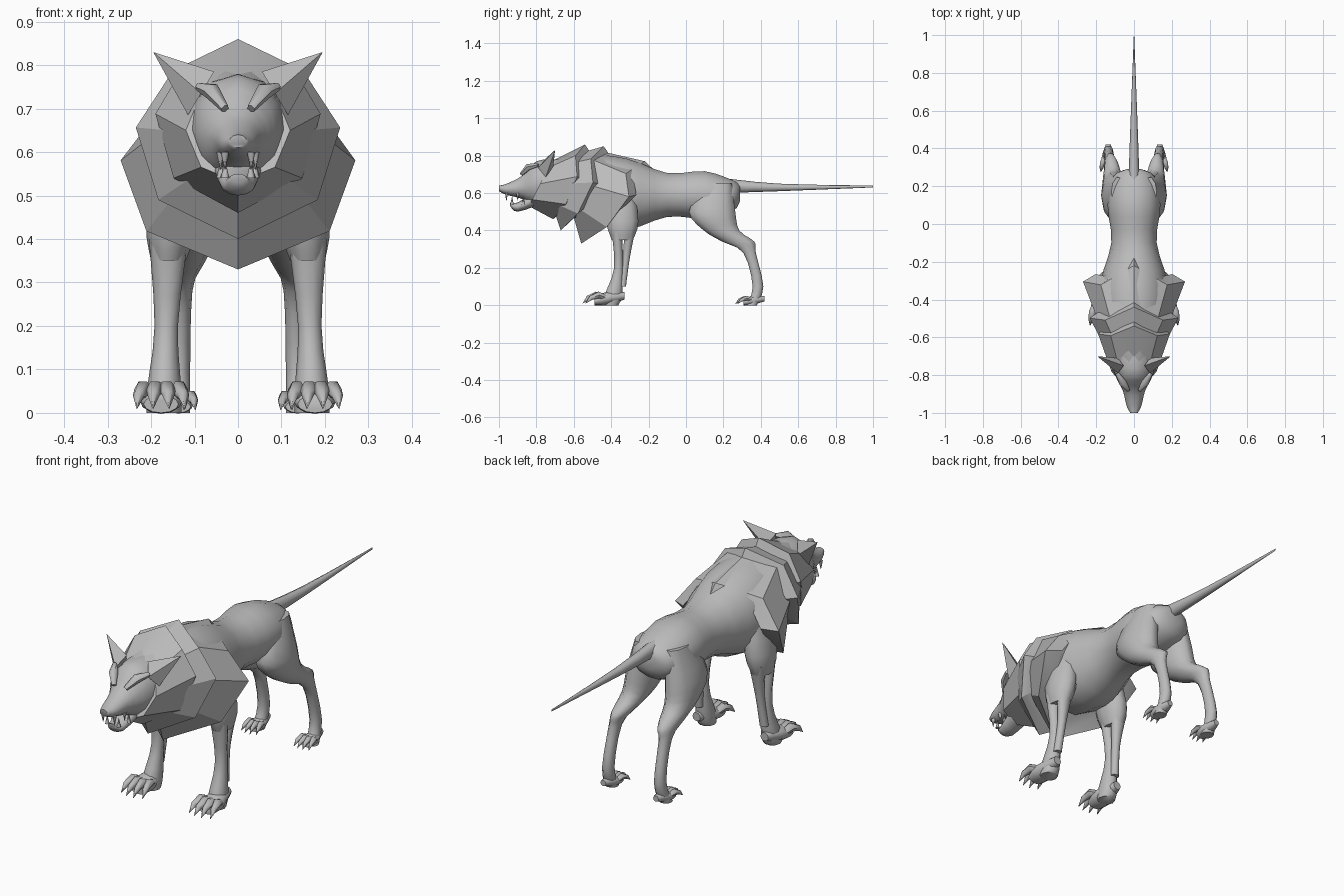
import bpy, bmesh, math
from mathutils import Vector

cube = bpy.data.objects.get("Cube")
if cube:
    bpy.data.objects.remove(cube)

fur = bpy.data.materials.new("grey fur")
fur.use_nodes = True
fur.diffuse_color = (.5, .5, .5, 1)
fur.node_tree.nodes["Principled BSDF"].inputs["Base Color"].default_value = fur.diffuse_color


def build_mesh(name, rings, side, crease):
    """Join equal-length rings of points into a closed, capped surface."""
    bm = bmesh.new()
    loops = [[bm.verts.new((side * x, y, z)) for x, y, z in ring] for ring in rings]
    for lower, upper in zip(loops, loops[1:]):
        for i in range(len(lower)):
            bm.faces.new((lower[i - 1], lower[i], upper[i], upper[i - 1]))
    bm.faces.new(loops[0])
    bm.faces.new(loops[-1])
    bmesh.ops.recalc_face_normals(bm, faces=bm.faces)
    mesh = bpy.data.meshes.new(name)
    bm.to_mesh(mesh)
    bm.free()
    mesh.materials.append(fur)
    part = bpy.data.objects.new(name, mesh)
    bpy.context.collection.objects.link(part)
    bpy.ops.object.select_all(action='DESELECT')
    part.select_set(True)
    bpy.context.view_layer.objects.active = part
    bpy.ops.object.shade_smooth_by_angle(angle=math.radians(crease))


def skin(name, rings, paired=False, crease=60):
    """Build one central part, or a mirrored left and right pair."""
    if paired:
        build_mesh("left_" + name, rings, 1, crease)
        build_mesh("right_" + name, rings, -1, crease)
    else:
        build_mesh(name, rings, 1, crease)


def circle(sides):
    turns = [math.tau * i / sides for i in range(sides)]
    return [(math.cos(turn), math.sin(turn)) for turn in turns]


def refine(stations, steps=3):
    """Pass a smooth curve through a few stations."""
    keys = [Vector(station) for station in stations]
    result = []
    for i in range(len(keys) - 1):
        start, end = keys[i], keys[i + 1]
        leave = (end - keys[max(i - 1, 0)]) / 2
        arrive = (keys[min(i + 2, len(keys) - 1)] - start) / 2
        for step in range(steps):
            t = step / steps
            ease = t * t * (3 - 2 * t)
            result.append(start.lerp(end, ease) + leave * t * (1 - t) ** 2 - arrive * t * t * (1 - t))
    return result + [keys[-1]]


def along(name, stations, x=0, paired=False, sides=12):
    """Loft along y; each station is y, top, bottom, half width."""
    rings = []
    for y, top, bottom, half in refine(stations):
        middle, height = (top + bottom) / 2, (top - bottom) / 2
        rings.append([(x + c * half, y, middle + s * height) for c, s in circle(sides)])
    skin(name, rings, paired)


def limb(name, stations, sides=10):
    """Mirrored loft along z; each station is z, centre y, centre x, half depth, half width."""
    rings = []
    for z, y, x, depth, width in refine(stations):
        rings.append([(x + c * width, y + s * depth, z) for c, s in circle(sides)])
    skin(name, rings, paired=True)


def spike(name, path, radii, sides=6):
    """Mirrored tapered tube through a few points."""
    points = [Vector(point) for point in path]
    rings = []
    for k, point in enumerate(points):
        ahead = points[min(k + 1, len(points) - 1)]
        behind = points[max(k - 1, 0)]
        turn = (ahead - behind).to_track_quat('Z', 'Y')
        rings.append([point + turn @ Vector((c, s, 0)) * radii[k] for c, s in circle(sides)])
    skin(name, rings, paired=True)


def collar(name, top, bottom, width, neck_y, neck_radius):
    """Flared mane layer with a jagged eight-point rim; top and bottom are (y, z)."""
    # Share of the way outwards, backwards and downwards at each rim point
    half = [(0, 0, 0), (.65, .3, .15), (1, .25, .43), (.78, .6, .8), (0, 1, 1)]
    outline = half + [(-out, sweep, drop) for out, sweep, drop in half[-2:0:-1]]
    rim = [Vector((out * width, top[0] + sweep * (bottom[0] - top[0]), top[1] + drop * (bottom[1] - top[1])))
           for out, sweep, drop in outline]
    neck = [Vector((s * neck_radius, neck_y + c * .06, .65 + c * neck_radius)) for c, s in circle(len(rim))]
    lining = [point.lerp(Vector((0, point.y, .62)), .25) + Vector((0, .04, 0)) for point in rim]
    skin(name, [neck, rim, lining], crease=30)


def paw(name, x, y, size):
    """Rounded foot with four arched toes ending in claws, its knuckles at y."""
    back = y + size * .1
    along(name, [(y - size * .06, size * .04, 0, size * .04), (y, size * .07, 0, size * .05),
                 (back, size * .07, size * .03, size * .02)], x, paired=True)
    for spread in (-1.5, -.5, .5, 1.5):
        rear = abs(spread) * .015
        reach = [(.02, 0, .04), (.028, .06 - rear, .055), (.034, .1 - rear, .04), (.037, .13 - rear, .01)]
        path = [(x + size * spread * out, y - size * forward, size * up) for out, forward, up in reach]
        spike(name + "_claw", path, [size * thick for thick in (.016, .02, .014, .001)])


# Torso and tail
along("torso", [(-.75, .77, .52, .11), (-.55, .81, .45, .17), (-.32, .79, .4, .18), (-.1, .71, .47, .12),
                (.1, .72, .46, .14), (.25, .67, .5, .11), (.29, .64, .56, .04)], sides=14)
along("tail", [(.2, .68, .6, .03), (.5, .65, .61, .02), (1, .64, .63, .001)], sides=8)

# Three overlapping mane layers
collar("mane_front", top=(-.54, .86), bottom=(-.71, .46), width=.19, neck_y=-.78, neck_radius=.12)
collar("mane_middle", top=(-.44, .85), bottom=(-.67, .4), width=.235, neck_y=-.64, neck_radius=.16)
collar("mane_back", top=(-.22, .77), bottom=(-.56, .33), width=.27, neck_y=-.54, neck_radius=.18)

# Head with open jaw, brows, teeth and pointed ears
along("head", [(-1, .64, .61, .02), (-.96, .65, .59, .04), (-.88, .69, .57, .06),
               (-.8, .77, .53, .1), (-.7, .78, .52, .12)])
along("lower_jaw", [(-.94, .55, .53, .02), (-.9, .55, .5, .04), (-.78, .62, .54, .06)])
spike("brow", [(.03, -.88, .7), (.06, -.84, .74), (.09, -.79, .75)], (.01, .02, .01))
for y, x in ((-.96, .03), (-.9, .04)):
    spike("upper_tooth", [(x, y, .6), (x, y, .56)], (.01, .001))
    spike("lower_tooth", [(x, y + .03, .54), (x, y + .03, .58)], (.01, .001))

ear_root, ear_tip = Vector((.085, -.75, .735)), Vector((.195, -.7, .83))
ear_tall, ear_deep = Vector((-.03, 0, .05)), Vector((0, .04, 0))
skin("ear", [[ear_tip.lerp(ear_root + c * ear_tall + s * ear_deep, share) for c, s in circle(4)]
             for share in (1, .01)], paired=True, crease=30)

# Forelegs, each with a separate tendon behind
limb("shoulder", [(.65, -.35, .12, .07, .04), (.45, -.34, .15, .09, .06), (.35, -.34, .16, .06, .04)])
limb("foreleg", [(.4, -.37, .16, .03, .045), (.2, -.36, .165, .025, .027),
                 (.05, -.39, .17, .05, .04), (0, -.4, .17, .04, .04)])
limb("fore_tendon", [(.4, -.3, .16, .03, .04), (.25, -.32, .16, .02, .02), (.1, -.34, .17, .02, .02)])
paw("fore_paw", x=.177, y=-.43, size=1)

# Hind legs
limb("hind_leg", [(.65, .17, .08, .08, .04), (.5, .14, .1, .13, .07), (.4, .19, .11, .1, .06),
                  (.34, .28, .12, .09, .04), (.28, .34, .13, .035, .025), (.1, .385, .135, .03, .025),
                  (0, .35, .14, .03, .03)])
paw("hind_paw", x=.137, y=.35, size=.7)
